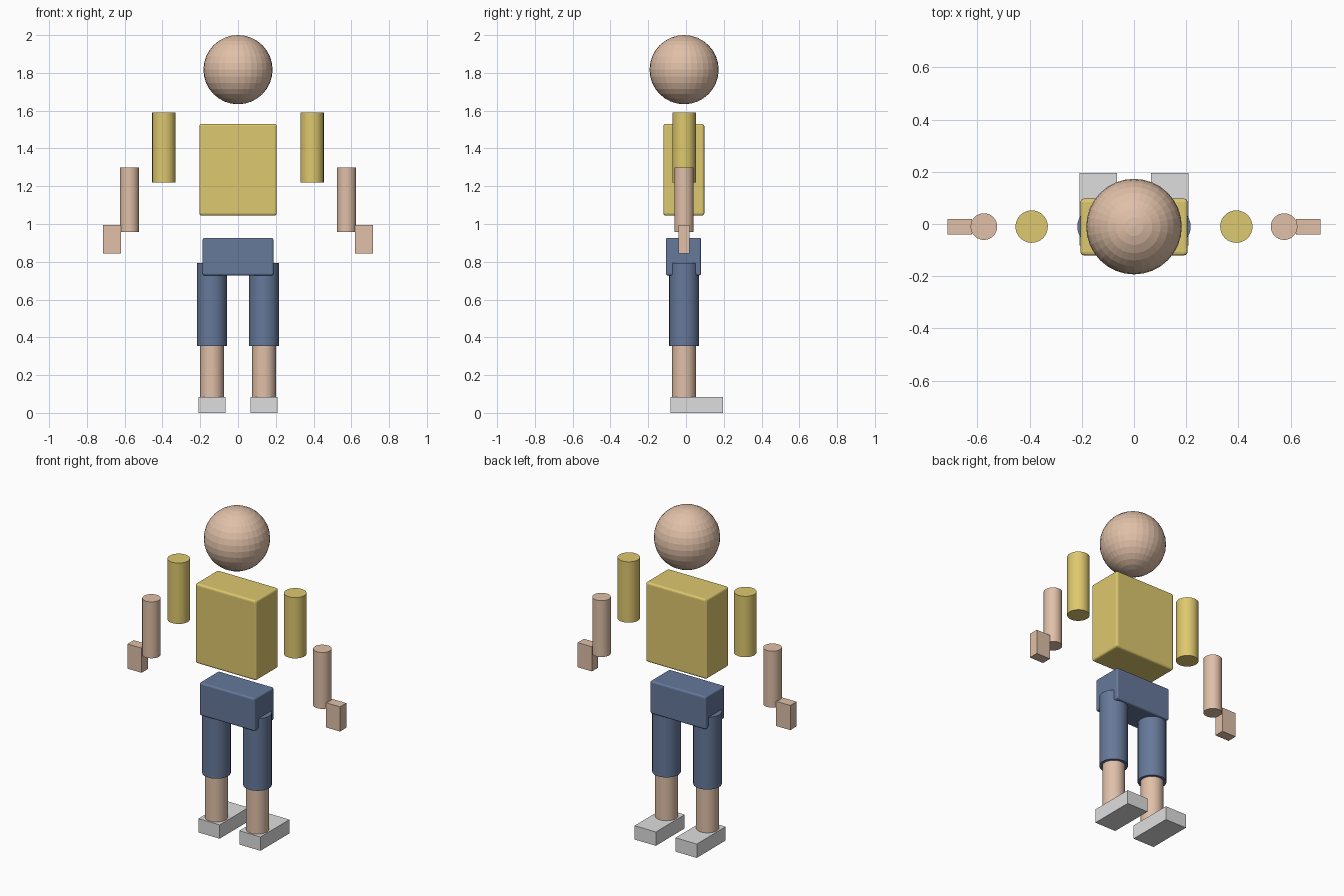
import bpy

if "Cube" in bpy.data.objects:
    bpy.data.objects.remove(bpy.data.objects["Cube"])

Y = -0.01  # shared depth centre of the body


def material(name, r, g, b):
    def lin(c):
        c /= 255
        return c / 12.92 if c <= 0.04045 else ((c + 0.055) / 1.055) ** 2.4
    m = bpy.data.materials.new(name)
    m.diffuse_color = (lin(r), lin(g), lin(b), 1)
    m.use_nodes = True
    m.node_tree.nodes["Principled BSDF"].inputs["Base Color"].default_value = m.diffuse_color
    return m


SKIN = material("skin", 224, 192, 168)
SHIRT = material("mustard_shirt", 222, 200, 110)
DENIM = material("denim_blue", 102, 121, 154)
SHOE = material("light_grey", 222, 222, 222)


def finish(name, mat):
    ob = bpy.context.object
    ob.name = ob.data.name = name
    ob.data.materials.append(mat)
    return ob


def box(name, mat, x, y, z, bevel=0):
    """Box from (min, max) pairs, with optional rounded edges."""
    bpy.ops.mesh.primitive_cube_add(size=1, location=[sum(p) / 2 for p in (x, y, z)])
    ob = finish(name, mat)
    ob.scale = [p[1] - p[0] for p in (x, y, z)]
    bpy.ops.object.transform_apply(location=False, rotation=False, scale=True)
    if bevel:
        mod = ob.modifiers.new("rounded_edges", 'BEVEL')
        mod.width = bevel
        mod.segments = 3
    return ob


def limb(name, mat, x, radius, z0, z1):
    """Upright cylinder between two heights."""
    bpy.ops.mesh.primitive_cylinder_add(vertices=32, radius=radius, depth=z1 - z0,
                                        location=(x, Y, (z0 + z1) / 2))
    ob = finish(name, mat)
    bpy.ops.object.shade_smooth_by_angle()
    return ob


# Head
bpy.ops.mesh.primitive_uv_sphere_add(segments=32, ring_count=16, radius=0.183,
                                     location=(0, Y, 1.817))
finish("head", SKIN)

# Torso and hips
box("torso", SHIRT, (-0.205, 0.205), (-0.12, 0.097), (1.045, 1.53), 0.012)
box("hips", DENIM, (-0.187, 0.187), (-0.107, 0.08), (0.728, 0.927), 0.01)

# Limbs, hands and shoes on both sides
for side, s in (("left", 1), ("right", -1)):
    limb(side + "_upper_arm", SHIRT, s * 0.392, 0.062, 1.22, 1.59)
    limb(side + "_forearm", SKIN, s * 0.575, 0.051, 0.957, 1.30)
    box(side + "_hand", SKIN, sorted((s * 0.62, s * 0.715)), (-0.041, 0.019), (0.845, 0.995))
    limb(side + "_thigh", DENIM, s * 0.138, 0.079, 0.355, 0.794)
    limb(side + "_shin", SKIN, s * 0.138, 0.063, 0.08, 0.40)
    box(side + "_shoe", SHOE, sorted((s * 0.066, s * 0.209)), (-0.082, 0.195), (0, 0.084))
